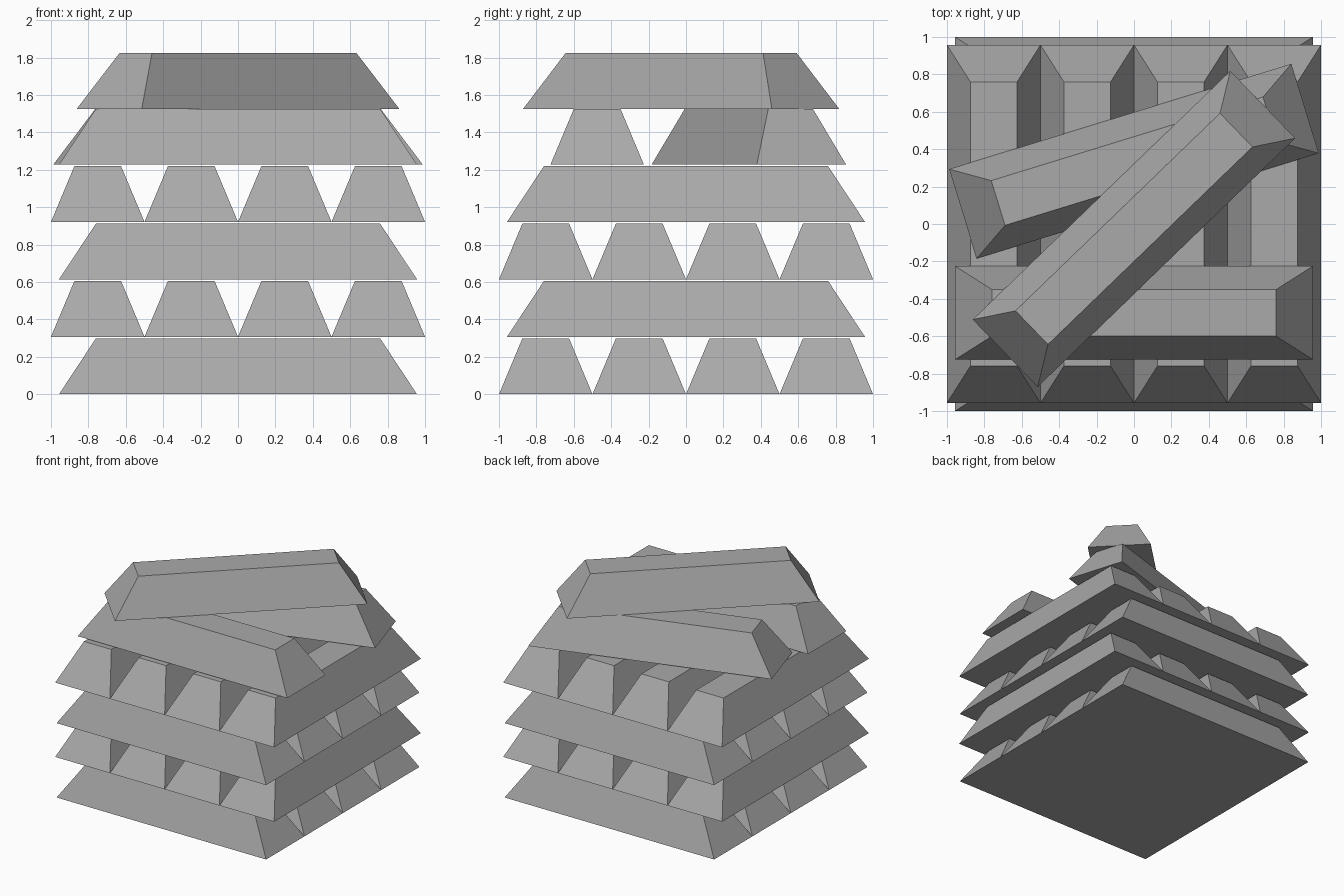
import bpy
import bmesh
from math import radians
from mathutils import Matrix

cube = bpy.data.objects.get("Cube")
if cube:
    bpy.data.objects.remove(cube, do_unlink=True)

# Single metal colour
GREY = (0.4, 0.4, 0.4, 1.0)
metal = bpy.data.materials.new("ingot_grey")
metal.use_nodes = True
metal.diffuse_color = GREY
metal.node_tree.nodes["Principled BSDF"].inputs["Base Color"].default_value = GREY

# Ingot proportions
LENGTH, WIDTH, HEIGHT = 1.914, 0.5, 0.298
TOP_LENGTH, TOP_WIDTH = 1.52, 0.25
PITCH = 0.307

# Shared tapered bar mesh, resting on z = 0
bm = bmesh.new()
bmesh.ops.create_cube(bm, size=1, matrix=Matrix.Translation((0, 0, 0.5)))
for v in bm.verts:
    top = v.co.z > 0.5
    v.co.x *= TOP_LENGTH if top else LENGTH
    v.co.y *= TOP_WIDTH if top else WIDTH
    v.co.z *= HEIGHT
ingot_mesh = bpy.data.meshes.new("ingot")
bm.to_mesh(ingot_mesh)
bm.free()
ingot_mesh.materials.append(metal)


def add_ingot(name, location, angle=0):
    ob = bpy.data.objects.new(name, ingot_mesh)
    ob.location = location
    ob.rotation_euler.z = radians(angle)
    bpy.context.collection.objects.link(ob)


# Four crossed layers of four bars
for layer in range(4):
    for i in range(4):
        offset = (i - 1.5) * WIDTH
        crosswise = layer % 2 == 1
        x, y = (offset, 0) if crosswise else (0, offset)
        add_ingot(f"layer_{layer + 1}_ingot_{i + 1}", (x, y, layer * PITCH),
                  90 if crosswise else 0)

# Loose bars on top
add_ingot("upper_front_ingot", (0, -0.475, 4 * PITCH - 0.001))
add_ingot("upper_back_ingot", (0, 0.336, 4 * PITCH - 0.001), 17.1)
add_ingot("top_ingot", (0, -0.026, 4 * PITCH + HEIGHT), 44)
